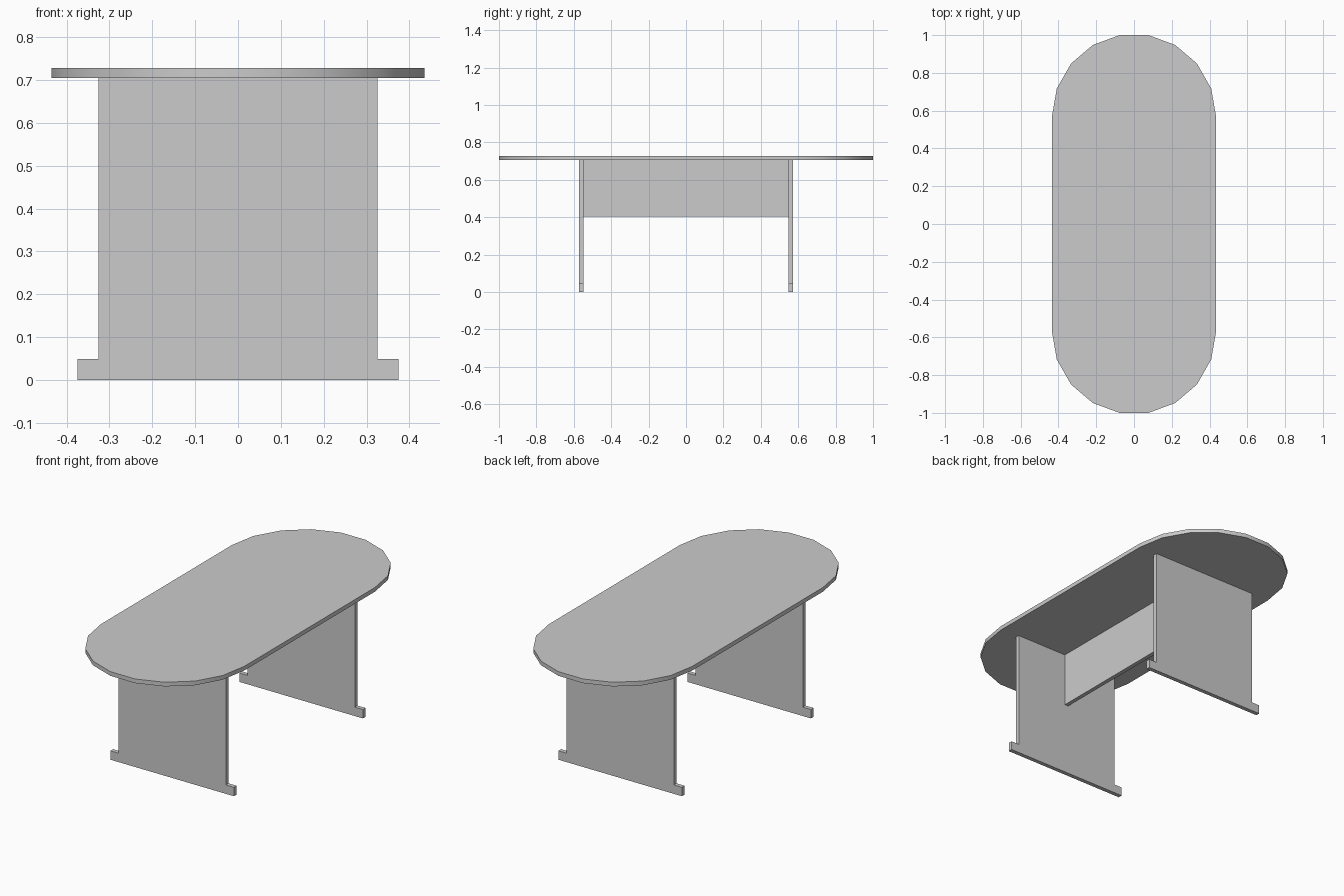
import bpy, bmesh, math

if "Cube" in bpy.data.objects:
    bpy.data.objects.remove(bpy.data.objects["Cube"])

# Single plain grey for the whole table
grey = bpy.data.materials.new("plain_grey")
grey.diffuse_color = (0.6, 0.6, 0.6, 1)
grey.use_nodes = True
grey.node_tree.nodes["Principled BSDF"].inputs["Base Color"].default_value = grey.diffuse_color

T = 0.023            # board thickness
TOP_Z = 0.728
UNDER_Z = TOP_Z - T  # underside of the tabletop


def extruded(name, outline, direction):
    """Board made by pushing a flat outline along a direction."""
    bm = bmesh.new()
    face = bm.faces.new([bm.verts.new(p) for p in outline])
    moved = bmesh.ops.extrude_face_region(bm, geom=[face])["geom"]
    bmesh.ops.translate(bm, vec=direction,
                        verts=[g for g in moved if isinstance(g, bmesh.types.BMVert)])
    bmesh.ops.recalc_face_normals(bm, faces=bm.faces)
    mesh = bpy.data.meshes.new(name)
    bm.to_mesh(mesh)
    bm.free()
    mesh.materials.append(grey)
    obj = bpy.data.objects.new(name, mesh)
    bpy.context.collection.objects.link(obj)
    return obj


# Tabletop: straight sides with nine-sided round ends
RX, RY, CY = 0.435, 0.44, 0.567
outline = []
for side in (1, -1):
    for i in range(10):
        a = math.radians(20 * i)
        outline.append((side * RX * math.cos(a),
                        side * (CY + RY * math.sin(a)), UNDER_Z))
top = extruded("tabletop", outline, (0, 0, T))
bpy.context.view_layer.objects.active = top
top.select_set(True)
bpy.ops.object.shade_smooth_by_angle(angle=math.radians(30))
top.select_set(False)

# End panels: upright boards with a wider foot strip
half = [(0.375, 0), (0.375, 0.049), (0.326, 0.049), (0.326, UNDER_Z)]
profile = half + [(-x, z) for x, z in reversed(half)]
for name, y in (("front_leg", -0.571), ("back_leg", 0.571 - T)):
    extruded(name, [(x, y, z) for x, z in profile], (0, T, 0))

# Modesty panel joining the two legs under the top
L = 0.571 - T
extruded("modesty_panel",
         [(-T / 2, -L, 0.405), (-T / 2, L, 0.405), (-T / 2, L, UNDER_Z), (-T / 2, -L, UNDER_Z)],
         (T, 0, 0))
